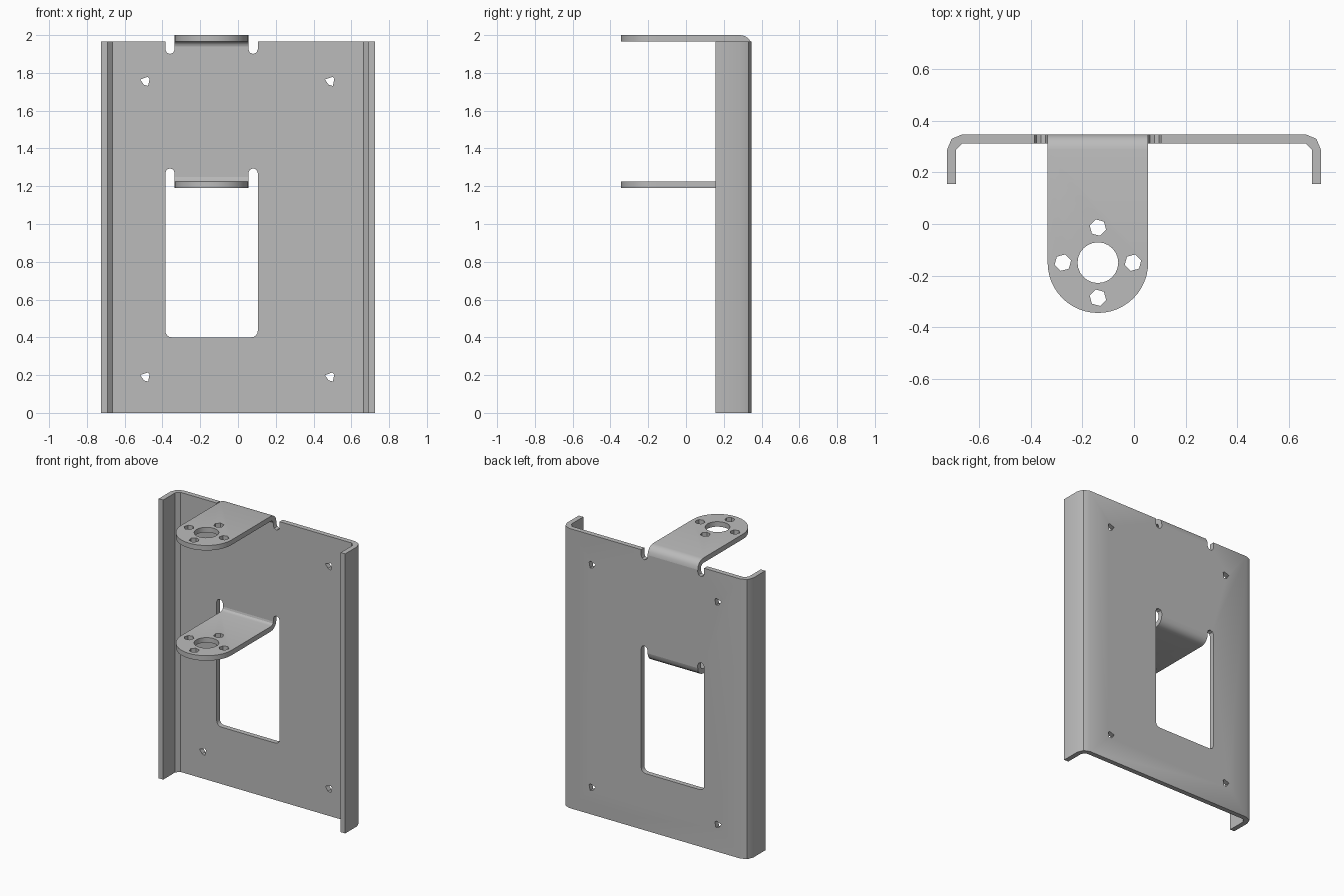
import bpy, bmesh
from math import sin, cos, radians

cube = bpy.data.objects.get("Cube")
if cube:
    bpy.data.objects.remove(cube)

steel = bpy.data.materials.new("grey steel")
steel.use_nodes = True
steel.diffuse_color = (0.5, 0.5, 0.5, 1)
steel.node_tree.nodes["Principled BSDF"].inputs["Base Color"].default_value = (0.5, 0.5, 0.5, 1)

HALF_W, BACK, FRONT, TOP = 0.725, 0.348, 0.155, 1.965
T, R_OUT, R_IN = 0.035, 0.06, 0.025       # sheet thickness and bend radii
TAB_X, TAB_Y, TAB_R = -0.14, -0.15, 0.195  # centre and radius of the tab's round end
SLOT_R = 0.025
SLOT_X = TAB_R + SLOT_R
BEND_Y = BACK - R_OUT


def arc(cx, cy, r, start, end, n):
    return [(cx + r * cos(radians(start + (end - start) * i / n)),
             cy + r * sin(radians(start + (end - start) * i / n))) for i in range(n + 1)]


def ring(cx, cy, r, n, turn=0):
    return arc(cx, cy, r, turn, turn + 360, n)[:-1]


def prism(name, outlines, axis, low, high):
    """Extrude closed 2D outlines along one axis."""
    place = {"x": lambda u, v, w: (w, u, v),
             "y": lambda u, v, w: (u, w, v),
             "z": lambda u, v, w: (u, v, w)}[axis]
    bm = bmesh.new()
    for outline in outlines:
        a = [bm.verts.new(place(u, v, low)) for u, v in outline]
        b = [bm.verts.new(place(u, v, high)) for u, v in outline]
        bm.faces.new(a)
        bm.faces.new(b[::-1])
        for i in range(len(a)):
            j = (i + 1) % len(a)
            bm.faces.new((a[i], b[i], b[j], a[j]))
    bmesh.ops.recalc_face_normals(bm, faces=bm.faces)
    mesh = bpy.data.meshes.new(name)
    bm.to_mesh(mesh)
    bm.free()
    mesh.materials.append(steel)
    obj = bpy.data.objects.new(name, mesh)
    bpy.context.collection.objects.link(obj)
    return obj


def activate(obj):
    bpy.ops.object.select_all(action="DESELECT")
    obj.select_set(True)
    bpy.context.view_layer.objects.active = obj


def cut(obj, cutter, operation="DIFFERENCE"):
    activate(obj)
    mod = obj.modifiers.new("cut", "BOOLEAN")
    mod.solver = "EXACT"
    mod.operation = operation
    mod.object = cutter
    bpy.ops.object.modifier_apply(modifier=mod.name)
    bpy.data.objects.remove(cutter)


def smooth(obj):
    activate(obj)
    bpy.ops.object.shade_smooth_by_angle(angle=radians(30))


# Back panel with folded side flanges
bx = HALF_W - R_OUT
half = ([(HALF_W - T, FRONT), (HALF_W, FRONT)] + arc(bx, BEND_Y, R_OUT, 0, 90, 2))
inner = arc(bx, BEND_Y, R_IN, 0, 90, 1)
outline = (half + [(-x, y) for x, y in half[::-1]]
           + [(-x, y) for x, y in inner] + inner[::-1])
panel = prism("back_panel", [outline], "z", 0, TOP)

# Window with relief slots, and the notch under the upper tab
upper_z, lower_z = 1.94, 1.25
left, right = TAB_X - SLOT_X, TAB_X + SLOT_X
edge = SLOT_X + SLOT_R
cr = 0.035
window = (arc(TAB_X - edge + cr, 0.4 + cr, cr, 180, 270, 4)
          + arc(TAB_X + edge - cr, 0.4 + cr, cr, 270, 360, 4)
          + arc(right, 1.27, SLOT_R, 0, 180, 4)
          + [(TAB_X + TAB_R, lower_z), (TAB_X - TAB_R, lower_z)]
          + arc(left, 1.27, SLOT_R, 0, 180, 4))
notch = (arc(left, 1.925, SLOT_R, 180, 360, 4)
         + [(TAB_X - TAB_R, upper_z), (TAB_X + TAB_R, upper_z)]
         + arc(right, 1.925, SLOT_R, 180, 360, 4)
         + [(TAB_X + edge, 2.1), (TAB_X - edge, 2.1)])

# Coarse mounting holes
shape = [(-0.028, 0.01), (0.012, 0.024), (0.022, 0.014), (0.014, -0.024), (-0.008, -0.018)]
holes = [[(x + u, z + v) for u, v in shape] for x in (-0.49, 0.488) for z in (0.19, 1.755)]
cut(panel, prism("panel_cutter", [window, notch] + holes, "y", 0.25, 0.5))
smooth(panel)


# Bent tabs with a round end, a bore and four bolt holes
def make_tab(name, bend_z, up):
    outer = [(y, bend_z + up * z) for y, z in arc(BEND_Y, 0, R_OUT, 0, 90, 4)]
    inside = [(y, bend_z + up * z) for y, z in arc(BEND_Y, 0, R_IN, 90, 0, 3)]
    flat = [(-0.5, bend_z + up * R_OUT), (-0.5, bend_z + up * R_IN)]
    tab = prism(name, [outer + flat + inside], "x", TAB_X - 0.3, TAB_X + 0.3)
    end = arc(TAB_X, TAB_Y, TAB_R, 180, 360, 24)
    end += [(TAB_X + TAB_R, 0.5), (TAB_X - TAB_R, 0.5)]
    cut(tab, prism("tab_outline", [end], "z", 1, 2.2), "INTERSECT")
    bores = [ring(TAB_X, TAB_Y, 0.079, 24)]
    for k in range(4):
        a = radians(90 * k)
        bores.append(ring(TAB_X + 0.136 * cos(a), TAB_Y + 0.136 * sin(a), 0.033, 6, 90 * k + 15))
    cut(tab, prism("tab_cutter", bores, "z", 1, 2.2))
    smooth(tab)


make_tab("upper_tab", upper_z, 1)
make_tab("lower_tab", lower_z, -1)
